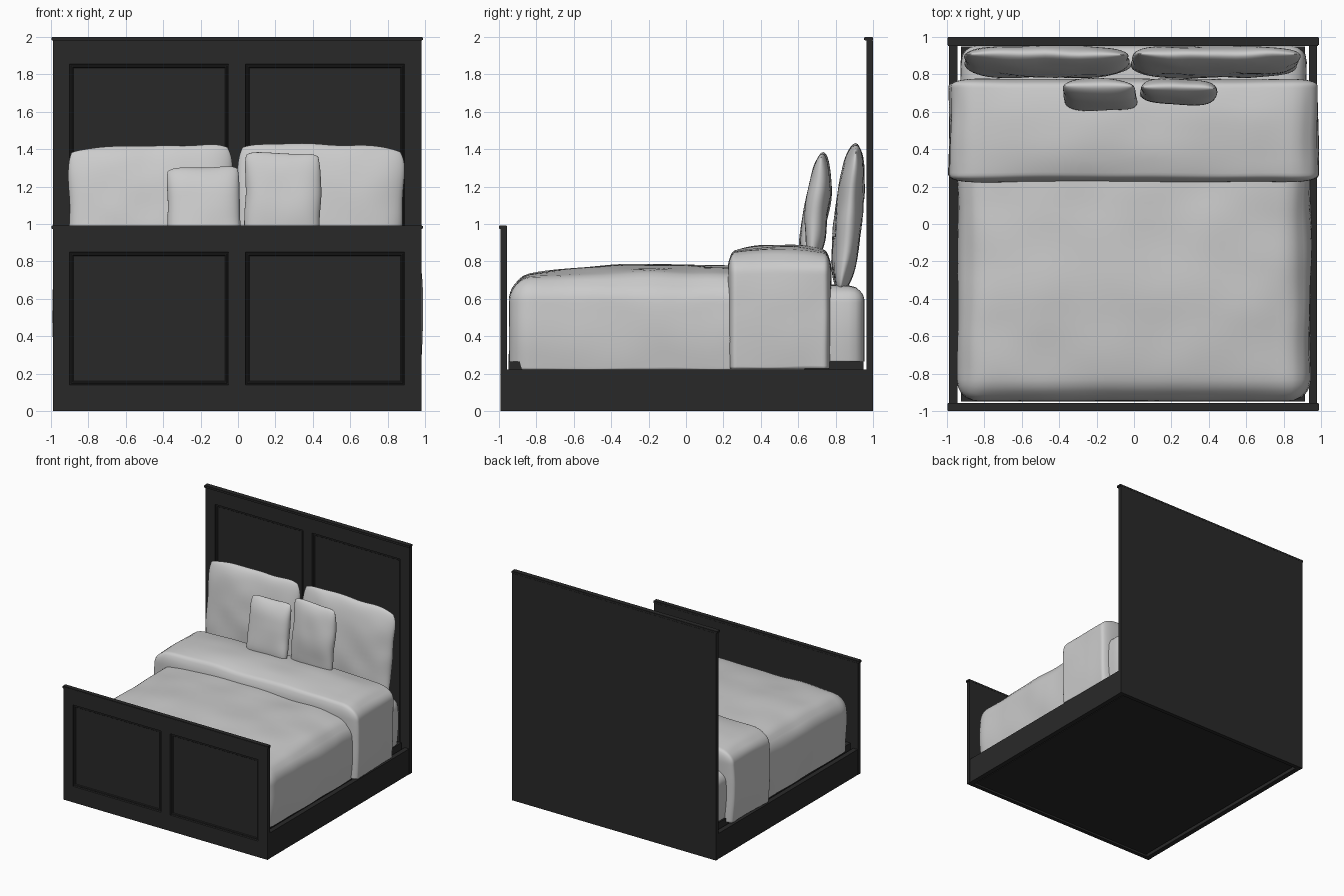
import bpy, bmesh, math
from mathutils import Vector, noise

if "Cube" in bpy.data.objects:
    bpy.data.objects.remove(bpy.data.objects["Cube"])

dark = bpy.data.materials.new("dark_wood")
dark.diffuse_color = (0.022, 0.022, 0.022, 1)
dark.use_nodes = True
dark.node_tree.nodes["Principled BSDF"].inputs["Base Color"].default_value = dark.diffuse_color
CX = -0.005  # frame centre in x


def finish(bm, name, mat=None, smooth=False):
    bmesh.ops.recalc_face_normals(bm, faces=bm.faces)
    me = bpy.data.meshes.new(name)
    bm.to_mesh(me)
    bm.free()
    ob = bpy.data.objects.new(name, me)
    bpy.context.collection.objects.link(ob)
    if mat:
        me.materials.append(mat)
    if smooth:
        me.polygons.foreach_set("use_smooth", [True] * len(me.polygons))
    return ob


def box(name, lo, hi, bevel=0.0):
    bm = bmesh.new()
    bmesh.ops.create_cube(bm, size=1)
    for v in bm.verts:
        v.co = Vector([a + (b - a) * (c + 0.5) for a, b, c in zip(lo, hi, v.co)])
    if bevel:
        bmesh.ops.bevel(bm, geom=bm.edges[:], offset=bevel, segments=2, affect='EDGES')
    return finish(bm, name, dark)


def panel_board(name, y_front, y_back, zs):
    # front face split into stiles and rails, two panels inset with a moulding
    xs = [CX + x for x in (-0.985, -0.895, -0.045, 0.045, 0.895, 0.985)]
    bm = bmesh.new()
    layers = [[[bm.verts.new((x, y, z)) for x in xs] for z in zs] for y in (y_front, y_back)]
    panels = []
    nx, nz = len(xs) - 1, len(zs) - 1
    for k, g in enumerate(layers):
        for j in range(nz):
            for i in range(nx):
                f = bm.faces.new((g[j][i], g[j][i + 1], g[j + 1][i + 1], g[j + 1][i]))
                if k == 0 and j == 1 and i in (1, 3):
                    panels.append(f)
    loop = [(0, i) for i in range(nx)] + [(j, nx) for j in range(nz)] \
        + [(nz, i) for i in range(nx, 0, -1)] + [(j, 0) for j in range(nz, 0, -1)]
    a, b = layers
    for (j, i), (n, m) in zip(loop, loop[1:] + loop[:1]):
        bm.faces.new((a[j][i], a[n][m], b[n][m], b[j][i]))
    bmesh.ops.recalc_face_normals(bm, faces=bm.faces)
    for thick, depth in ((0.003, -0.014), (0.006, 0.0), (0.006, 0.007), (0.008, 0.0), (0.006, -0.006)):
        for f in panels:
            bmesh.ops.inset_individual(bm, faces=[f], thickness=thick, depth=depth)
    return finish(bm, name, dark)


def soft_block(name, lo, hi, radii, crown, wobble, seed, cuts=44):
    # rounded box with elliptical edges, flat bottom, swollen top and gentle wrinkles
    bm = bmesh.new()
    bmesh.ops.create_cube(bm, size=2)
    bmesh.ops.subdivide_edges(bm, edges=bm.edges[:], cuts=cuts, use_grid_fill=True)
    lo, hi, z0 = Vector(lo), Vector(hi), lo[2]
    lo.z -= radii[2]
    for v in bm.verts:
        u = v.co.copy()
        p = Vector([a + (b - a) * (c + 1) / 2 for a, b, c in zip(lo, hi, u)])
        q = Vector([min(max(c, a + r), b - r) for c, a, b, r in zip(p, lo, hi, radii)])
        d = Vector([(c - e) / r for c, e, r in zip(p, q, radii)])
        if d.length > 1e-6:
            d.normalize()
        p = q + Vector([c * r for c, r in zip(d, radii)])
        top = max(0, (p.z - z0) / (hi.z - z0))
        p.z += crown * top ** 3 * (1 - u.x ** 4) * max(0, 1 - abs(u.y) ** 2.5)
        side = math.sin(math.pi * min(1, top))
        p.x += 0.015 * u.x * side
        n = noise.noise_vector(p * 3.5 + Vector((seed, 0, 0)))
        p += Vector((n.x, n.y * 0.4, n.z)) * wobble
        p.z = max(p.z, z0)
        v.co = p
    ob = finish(bm, name, smooth=True)
    return ob


def pillow(name, centre, w, h, t, lean, roll, yaw, seed, n=28):
    # two bulging sheets welded along the rim
    bm = bmesh.new()
    for s in (-1, 1):
        made = bmesh.ops.create_grid(bm, x_segments=n, y_segments=n, size=1)["verts"]
        for vert in made:
            u, v = [math.sin(c * math.pi / 2) for c in vert.co[:2]]
            bulge = math.sqrt(max(0, (1 - u ** 4) * (1 - abs(v) ** 2.4)))
            p = Vector((w / 2 * u * (1 - 0.05 * v ** 8), s * t / 2 * bulge,
                        h / 2 * v * (1 - 0.06 * u ** 8)))
            off = noise.noise_vector(p * 5 + Vector((seed, 0, 0))) * 0.012
            vert.co = p + off
    bmesh.ops.remove_doubles(bm, verts=bm.verts[:], dist=1e-5)
    ob = finish(bm, name, smooth=True)
    ob.location = centre
    ob.rotation_euler = [math.radians(a) for a in (-lean, roll, yaw)]
    return ob


# wooden frame
panel_board("headboard", 0.965, 1.0, (0, 0.14, 1.855, 1.982))
panel_board("footboard", -0.992, -0.957, (0, 0.14, 0.85, 0.975))
box("headboard_cap", (CX - 0.993, 0.953, 1.98), (CX + 0.993, 1.0, 2.0), 0.003)
box("footboard_cap", (CX - 0.993, -1.0, 0.973), (CX + 0.993, -0.957, 0.993), 0.003)
for side, label in ((-1, "left"), (1, "right")):
    xs = sorted((CX + side * 0.94, CX + side * 0.983))
    box(label + "_side_rail", (xs[0], -0.96, 0), (xs[1], 0.967, 0.222))
box("bed_base", (-0.925, -0.95, 0.012), (0.915, 0.95, 0.265))

# bedding
soft_block("mattress", (-0.912, -0.93, 0.265), (0.908, 0.953, 0.665), (0.08, 0.08, 0.08), 0.03, 0.006, 1)
soft_block("duvet", (-0.93, -0.946, 0.222), (0.93, 0.70, 0.715), (0.11, 0.12, 0.13), 0.065, 0.012, 4)
soft_block("duvet_fold", (-0.972, 0.225, 0.228), (0.972, 0.775, 0.842), (0.14, 0.035, 0.10), 0.045, 0.012, 9)

# pillows and cushions
pillow("left_pillow", (-0.465, 0.868, 1.03), 0.88, 0.78, 0.145, 6, -1.5, 0, 2)
pillow("right_pillow", (0.435, 0.868, 1.03), 0.89, 0.79, 0.145, 6, 1.5, 0, 7)
pillow("left_cushion", (-0.183, 0.69, 1.06), 0.39, 0.50, 0.13, 12, -1.5, -1, 12)
pillow("right_cushion", (0.237, 0.705, 1.09), 0.405, 0.58, 0.12, 5, 1, -3, 20)
